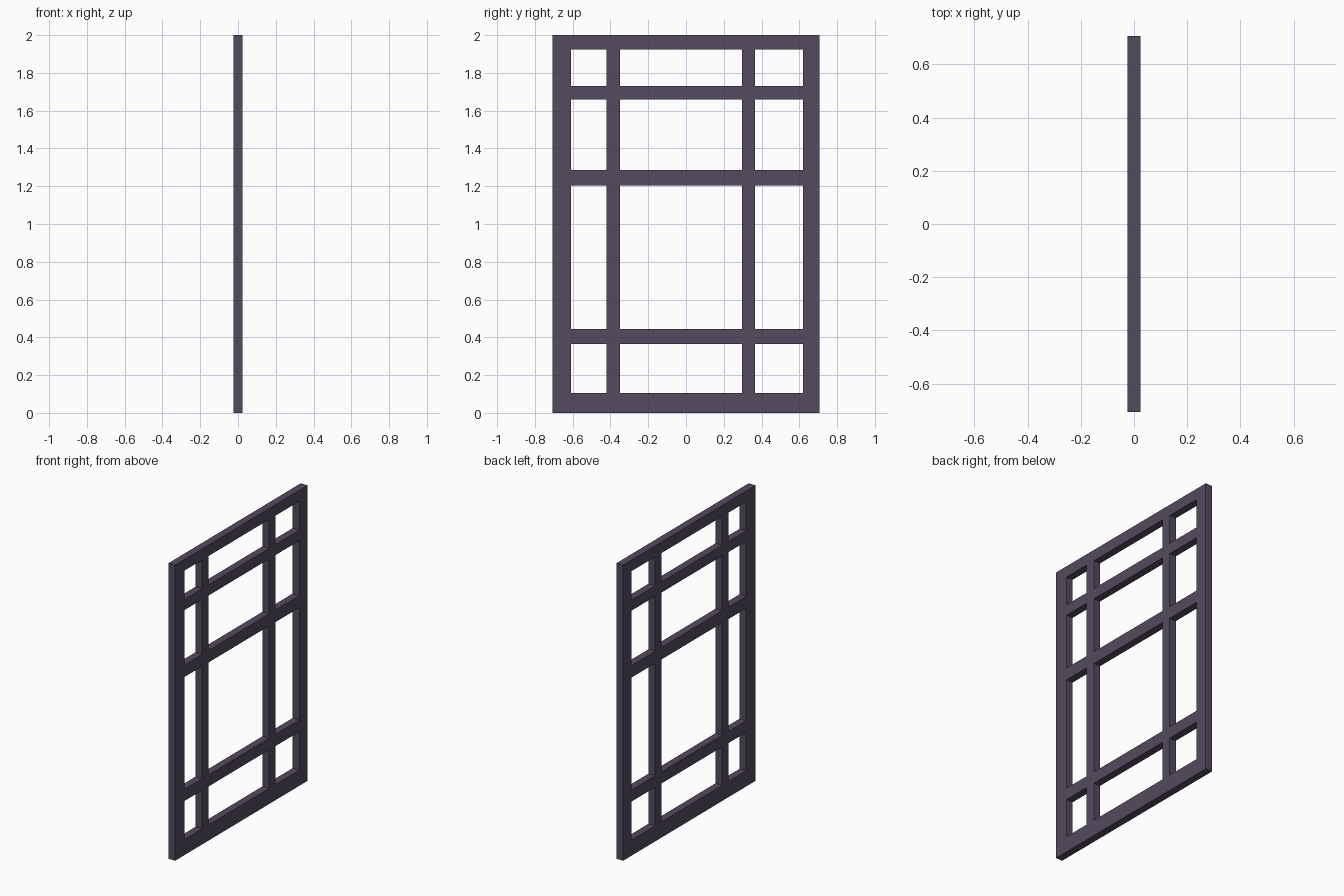
import bpy, bmesh

if "Cube" in bpy.data.objects:
    bpy.data.objects.remove(bpy.data.objects["Cube"])

HALF_DEPTH = 0.025
# Edges of the bars: bar, opening, bar, opening, ... bar
YS = [-0.707, -0.608, -0.42, -0.35, 0.297, 0.365, 0.62, 0.707]
ZS = [0.0, 0.106, 0.366, 0.445, 1.205, 1.287, 1.658, 1.73, 1.925, 2.0]

bm = bmesh.new()
# Flat lattice: every cell lying on a stile or a rail is solid
grid = [[bm.verts.new((-HALF_DEPTH, y, z)) for z in ZS] for y in YS]
for i in range(len(YS) - 1):
    for j in range(len(ZS) - 1):
        if i % 2 == 0 or j % 2 == 0:
            bm.faces.new((grid[i][j], grid[i + 1][j],
                          grid[i + 1][j + 1], grid[i][j + 1]))

# Thickness of the panel
ext = bmesh.ops.extrude_face_region(bm, geom=bm.faces[:], use_keep_orig=True)
verts = [g for g in ext["geom"] if isinstance(g, bmesh.types.BMVert)]
bmesh.ops.translate(bm, verts=verts, vec=(2 * HALF_DEPTH, 0, 0))
bmesh.ops.recalc_face_normals(bm, faces=bm.faces[:])

mesh = bpy.data.meshes.new("window_lattice")
bm.to_mesh(mesh)
bm.free()
window = bpy.data.objects.new("window_lattice", mesh)
bpy.context.collection.objects.link(window)

# Dark violet-grey paint
paint = bpy.data.materials.new("dark_paint")
paint.diffuse_color = (0.09, 0.07, 0.115, 1)
paint.use_nodes = True
paint.node_tree.nodes["Principled BSDF"].inputs["Base Color"].default_value = paint.diffuse_color
mesh.materials.append(paint)
